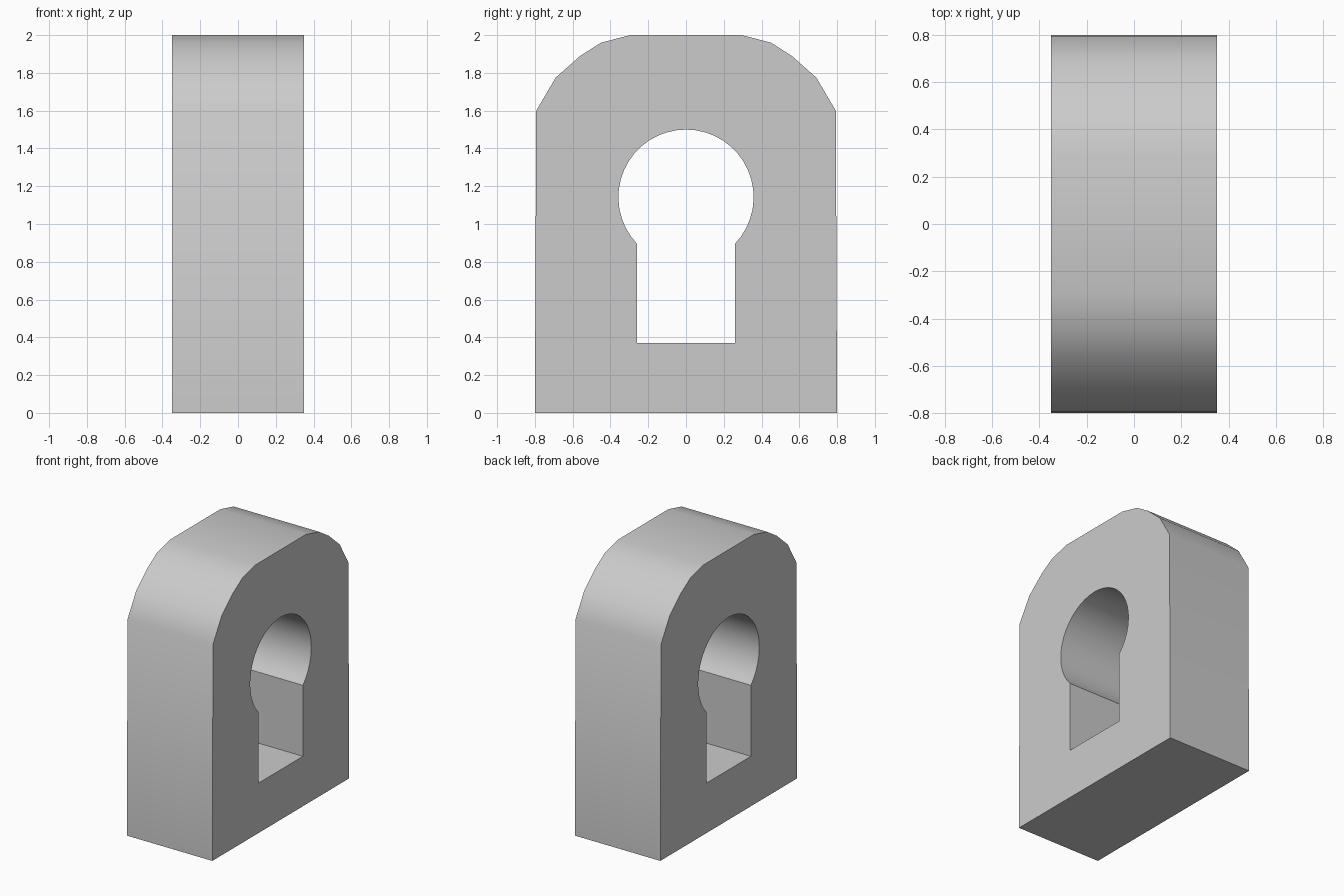
import bpy, bmesh, math

if "Cube" in bpy.data.objects:
    bpy.data.objects.remove(bpy.data.objects["Cube"])

HALF_DEPTH = 0.35

# Outer arch: right half from base to top, mirrored to the left
right = [(0.8, 0), (0.793, 1.6), (0.69, 1.775), (0.56, 1.89), (0.45, 1.96), (0.295, 2.0)]
outer = right + [(-y, z) for y, z in reversed(right)]

# Keyhole: round arc joined to a straight slot
R, CZ, SLOT, BOTTOM, STEPS = 0.358, 1.142, 0.26, 0.37, 32
start = -math.acos(SLOT / R)
sweep = math.pi - 2 * start
arc = [(R * math.cos(start + sweep * i / STEPS), CZ + R * math.sin(start + sweep * i / STEPS))
       for i in range(STEPS + 1)]
keyhole = arc + [(-SLOT, BOTTOM), (SLOT, BOTTOM)]


def add_loop(bm, points):
    verts = [bm.verts.new((-HALF_DEPTH, y, z)) for y, z in points]
    return [bm.edges.new((v, verts[(i + 1) % len(verts)])) for i, v in enumerate(verts)]


# Fill the profile around the keyhole and extrude it through the depth
bm = bmesh.new()
edges = add_loop(bm, outer) + add_loop(bm, keyhole)
bmesh.ops.triangle_fill(bm, use_beauty=True, use_dissolve=False, edges=edges)
extruded = bmesh.ops.extrude_face_region(bm, geom=bm.faces[:], use_keep_orig=True)
moved = [g for g in extruded["geom"] if isinstance(g, bmesh.types.BMVert)]
bmesh.ops.translate(bm, verts=moved, vec=(2 * HALF_DEPTH, 0, 0))
bmesh.ops.recalc_face_normals(bm, faces=bm.faces[:])

mesh = bpy.data.meshes.new("keyhole_block")
bm.to_mesh(mesh)
bm.free()
block = bpy.data.objects.new("keyhole_block", mesh)
bpy.context.collection.objects.link(block)

# Smooth the curved walls, keep the rims sharp
bpy.context.view_layer.objects.active = block
block.select_set(True)
bpy.ops.object.shade_smooth_by_angle(angle=math.radians(35))
